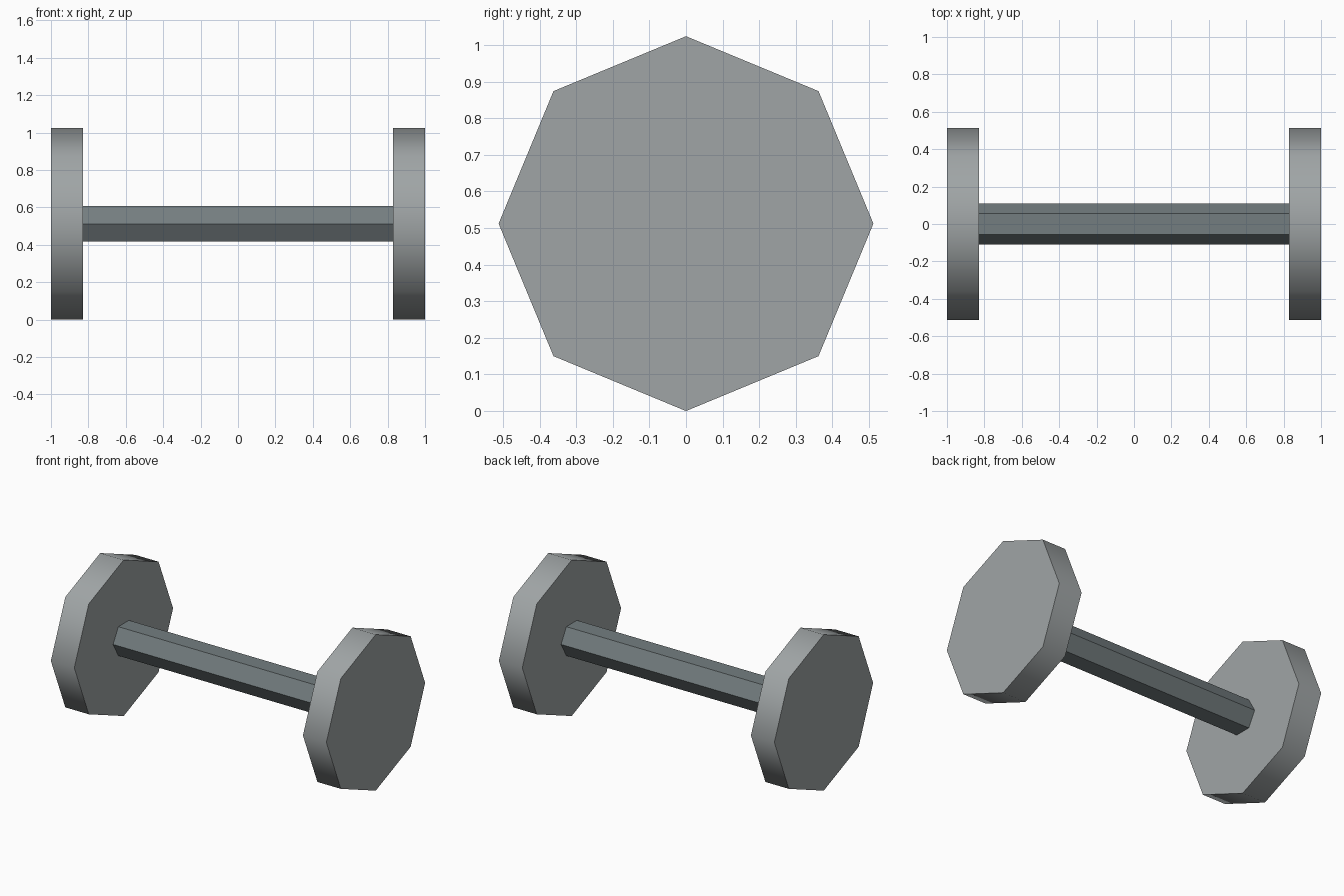
import bpy
import math

cube = bpy.data.objects.get("Cube")
if cube:
    bpy.data.objects.remove(cube, do_unlink=True)

AXIS_Z = 0.512


def material(name, rgb):
    mat = bpy.data.materials.new(name)
    mat.use_nodes = True
    color = (*rgb, 1.0)
    mat.diffuse_color = color
    mat.node_tree.nodes["Principled BSDF"].inputs["Base Color"].default_value = color
    return mat


def prism(name, sides, radius, x_start, x_end, mat):
    """Prism lying along x, with a corner pointing to +y."""
    bpy.ops.mesh.primitive_cylinder_add(
        vertices=sides, radius=radius, depth=x_end - x_start,
        location=((x_start + x_end) / 2, 0, AXIS_Z),
        rotation=(0, math.pi / 2, 0))
    obj = bpy.context.object
    obj.name = name
    obj.data.materials.append(mat)
    bpy.ops.object.transform_apply(location=False, rotation=True, scale=False)
    return obj


plate_grey = material("plate grey", (0.35, 0.375, 0.38))
bar_grey = material("dark bar grey", (0.175, 0.208, 0.216))

# Hexagonal flat-shaded bar
prism("bar", 6, 0.11, -0.83, 0.83, bar_grey)

# Octagonal end weights, smooth around the rim with sharp flat faces
for name, x_start in (("right_weight", -1.0), ("left_weight", 0.83)):
    prism(name, 8, AXIS_Z, x_start, x_start + 0.17, plate_grey)
    bpy.ops.object.shade_smooth_by_angle(angle=math.radians(60))
